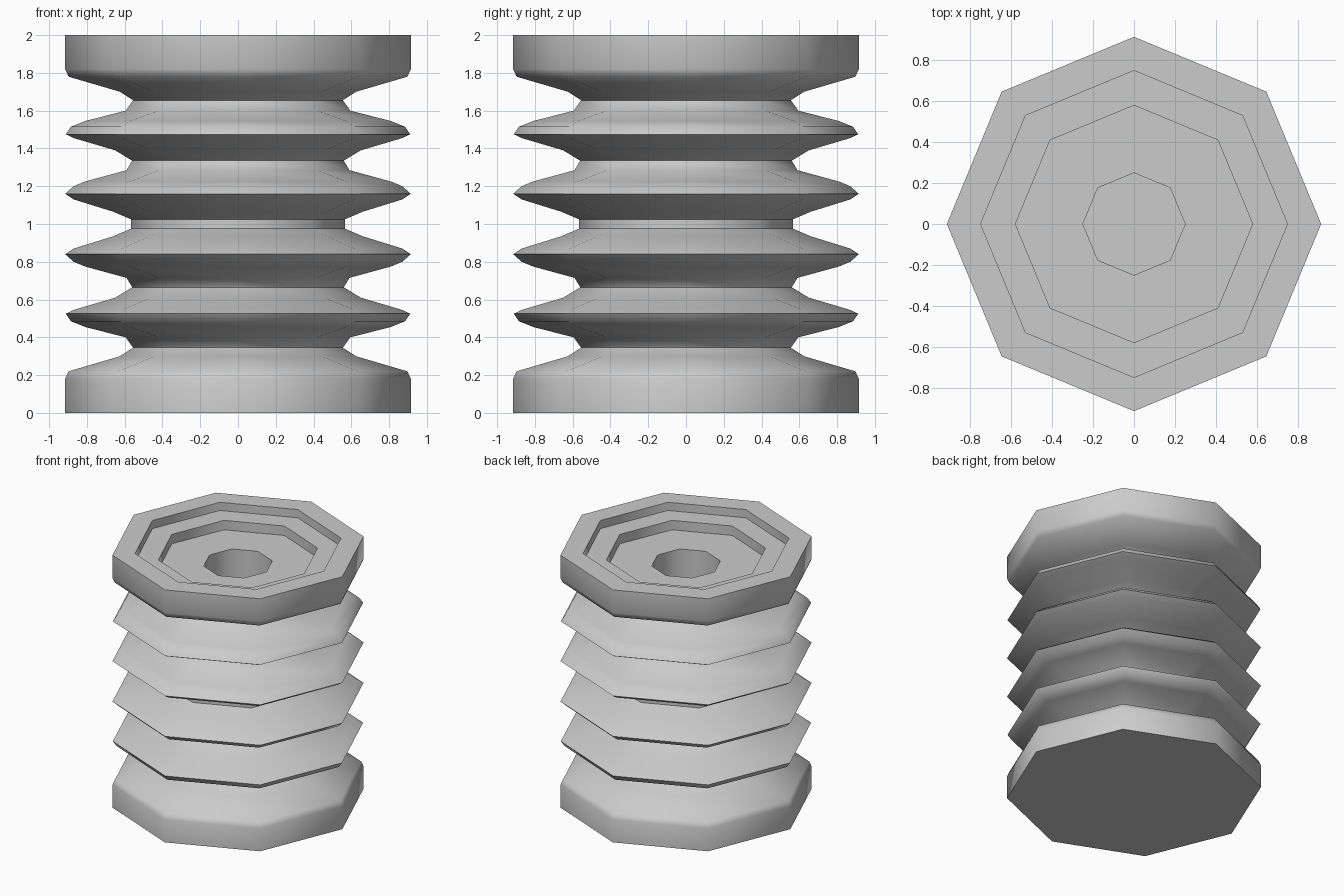
import bpy, bmesh, math

if "Cube" in bpy.data.objects:
    bpy.data.objects.remove(bpy.data.objects["Cube"])

SIDES = 8

# Upper half of the outer profile (radius, z); the lower half is its mirror about z = 1
outer_top = [
    (0.915, 2.0), (0.915, 1.82), (0.897, 1.78), (0.625, 1.70),   # end cap
    (0.555, 1.655), (0.595, 1.60),                               # first groove
    (0.81, 1.545), (0.885, 1.515), (0.912, 1.475), (0.87, 1.455),  # first rib
    (0.65, 1.39), (0.56, 1.335), (0.59, 1.285),                  # second groove
    (0.81, 1.225), (0.87, 1.20), (0.915, 1.16), (0.87, 1.13),    # second rib
    (0.66, 1.065), (0.567, 1.025),                               # middle groove
]
outer = outer_top + [(r, 2.0 - z) for r, z in reversed(outer_top)]

# Stepped recess and central socket in the top
recess = [(0.25, 1.0), (0.25, 1.86), (0.58, 1.86), (0.58, 1.935),
          (0.75, 1.935), (0.75, 2.0)]


def lathe(name, profile):
    """Octagonal solid of revolution, closed at both profile ends."""
    bm = bmesh.new()
    rings = []
    for r, z in profile:
        rings.append([bm.verts.new((r * math.cos(a), r * math.sin(a), z))
                      for a in (2 * math.pi * i / SIDES for i in range(SIDES))])
    for low, high in zip(rings, rings[1:]):
        for i in range(SIDES):
            j = (i + 1) % SIDES
            bm.faces.new((low[i], low[j], high[j], high[i]))
    bm.faces.new(rings[0])
    bm.faces.new(rings[-1])
    bmesh.ops.recalc_face_normals(bm, faces=bm.faces)
    mesh = bpy.data.meshes.new(name)
    bm.to_mesh(mesh)
    bm.free()
    obj = bpy.data.objects.new(name, mesh)
    bpy.context.collection.objects.link(obj)
    return obj


# One continuous skin: socket floor, recess steps, rim, ribs, base
body = lathe("ribbed_column", recess + outer)
bpy.context.view_layer.objects.active = body
body.select_set(True)
bpy.ops.object.shade_smooth_by_angle(angle=math.radians(50))
